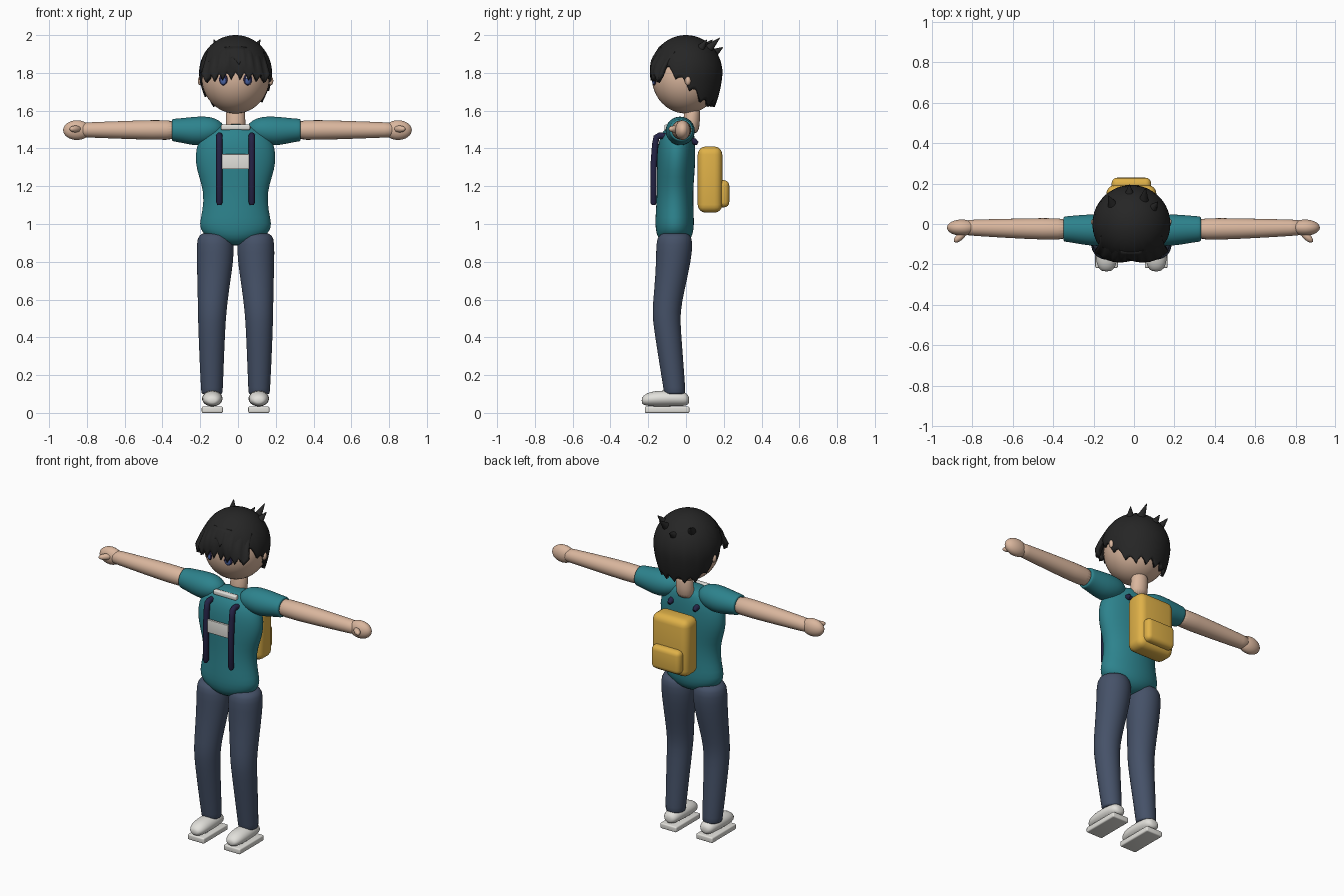
import bpy, bmesh, math
from mathutils import Vector, Matrix

if "Cube" in bpy.data.objects:
    bpy.data.objects.remove(bpy.data.objects["Cube"])

CX = -0.013  # body centre line


def material(name, rgb):
    m = bpy.data.materials.new(name)
    m.diffuse_color = (*rgb, 1)
    m.use_nodes = True
    m.node_tree.nodes["Principled BSDF"].inputs["Base Color"].default_value = m.diffuse_color
    return m


SKIN = material("skin", (0.70, 0.47, 0.34))
HAIR = material("hair_black", (0.019, 0.019, 0.019))
TEAL = material("shirt_teal", (0.026, 0.225, 0.265))
DENIM = material("trouser_blue", (0.060, 0.083, 0.138))
WHITE = material("off_white", (0.76, 0.75, 0.71))
NAVY = material("strap_navy", (0.018, 0.017, 0.060))
YELLOW = material("pack_yellow", (0.74, 0.44, 0.065))
BLUE = material("iris_blue", (0.07, 0.13, 0.38))


def finish(name, bm, mat, subsurf=0, solid=0, angle=180):
    bmesh.ops.recalc_face_normals(bm, faces=bm.faces)
    me = bpy.data.meshes.new(name)
    bm.to_mesh(me)
    bm.free()
    me.materials.append(mat)
    ob = bpy.data.objects.new(name, me)
    ob.location.x = CX
    bpy.context.collection.objects.link(ob)
    if solid:
        md = ob.modifiers.new("thickness", "SOLIDIFY")
        md.thickness, md.offset = solid, -1
    if subsurf:
        ob.modifiers.new("smooth", "SUBSURF").levels = subsurf
        ob.modifiers["smooth"].render_levels = subsurf
    bpy.ops.object.select_all(action="DESELECT")
    ob.select_set(True)
    bpy.context.view_layer.objects.active = ob
    bpy.ops.object.shade_smooth_by_angle(angle=math.radians(angle))
    return ob


def loft(name, rings, axis, mat, n=20):
    """Elliptical rings (cx, cy, cz, r1, r2) joined along an axis."""
    bm = bmesh.new()
    rows = []
    for cx, cy, cz, r1, r2 in rings:
        row = []
        for i in range(n):
            c, s = math.cos(i * math.tau / n), math.sin(i * math.tau / n)
            off = {"z": (r1 * c, r2 * s, 0), "x": (0, r1 * c, r2 * s),
                   "y": (r1 * c, 0, r2 * s)}[axis]
            row.append(bm.verts.new(Vector((cx, cy, cz)) + Vector(off)))
        rows.append(row)
    for a, b in zip(rows, rows[1:]):
        for i in range(n):
            j = (i + 1) % n
            bm.faces.new((a[i], a[j], b[j], b[i]))
    bm.faces.new(rows[0])
    bm.faces.new(rows[-1])
    return finish(name, bm, mat, subsurf=1)


def ball(name, loc, radii, mat, rot=0, seg=32):
    bm = bmesh.new()
    bmesh.ops.create_uvsphere(bm, u_segments=seg, v_segments=seg // 2, radius=1)
    bm.transform(Matrix.Translation(loc) @ Matrix.Rotation(rot, 4, "Z") @ Matrix.Diagonal((*radii, 1)))
    return finish(name, bm, mat)


def box(name, lo, hi, mat, bevel):
    lo, hi = Vector(lo), Vector(hi)
    bm = bmesh.new()
    bmesh.ops.create_cube(bm, size=1)
    bm.transform(Matrix.Translation((lo + hi) / 2) @ Matrix.Diagonal((*(hi - lo), 1)))
    bmesh.ops.bevel(bm, geom=bm.edges[:], offset=bevel, segments=4, profile=0.5, affect="EDGES")
    return finish(name, bm, mat, angle=40)


def spike(name, a, b, r, mat):
    a, b = Vector(a), Vector(b)
    bm = bmesh.new()
    bmesh.ops.create_cone(bm, cap_ends=True, segments=12, radius1=r, radius2=0.002, depth=(b - a).length)
    bm.transform(Matrix.Translation((a + b) / 2) @ (b - a).to_track_quat("Z", "Y").to_matrix().to_4x4())
    return finish(name, bm, mat, angle=60)


def sheet(name, nu, nv, point, mat, solid, close=False):
    """Grid surface from point(i, v), v running 0..1."""
    bm = bmesh.new()
    g = [[bm.verts.new(point(i, j / nv)) for j in range(nv + 1)] for i in range(nu)]
    for i in range(nu if close else nu - 1):
        k = (i + 1) % nu
        for j in range(nv):
            bm.faces.new((g[i][j], g[k][j], g[k][j + 1], g[i][j + 1]))
    bmesh.ops.remove_doubles(bm, verts=bm.verts[:], dist=1e-5)
    return finish(name, bm, mat, solid=solid, angle=60)


# Head and neck
ball("head", (0, 0, 1.777), (0.180, 0.181, 0.192), SKIN, seg=48)
loft("neck", [(0, 0.02, 1.47, .056, .048), (0, 0.03, 1.54, .052, .044), (0, 0.035, 1.64, .052, .044)], "z", SKIN)

# Hair cap: long at the back, rising towards the forehead, with a jagged rim
N = 64


def cap_point(i, v):
    a = i * math.tau / N
    y0 = 0.19 * math.cos(a)
    low = min(1.87, max(1.645, 1.745 - 0.85 * y0)) + (0, 0.014, 0.0, -0.026)[i % 4]
    end = math.acos(max(-1, min(1, (low - 1.8) / 0.2)))
    t = v * end
    z = 1.8 + 0.2 * math.cos(t)
    r = 0.193 * math.sin(t)
    if z < 1.8:  # strands hang nearly straight
        r = max(r, 0.193 - 0.9 * (1.8 - z) ** 2 - 0.06 * (1.8 - z))
    return (r * math.sin(a), r * math.cos(a), z)


sheet("hair_cap", N, 20, cap_point, HAIR, 0.018, close=True)

# Fringe: two flared clumps with pointed strands
M = 33


def fringe_point(i, v):
    u = i / (M - 1) * 2 - 1
    e = abs(u)
    tip = 1.785 + (0.018, 0.005, -0.022, 0.0)[i % 4] - 0.012 * e
    top = Vector((0.150 * u, -0.142 + 0.085 * e * e, 1.940 - 0.028 * e * e))
    bulge = 0.014 * math.sin(min(1, e * 1.15) * math.pi)
    bot = Vector((0.183 * u, -0.182 - bulge * 0.5 + 0.045 * e ** 4, tip))
    p = top.lerp(bot, v)
    p.y -= bulge * math.sin(v * math.pi) * 0.7 + 0.014 * math.sin(v * math.pi)
    return p


sheet("fringe", M, 8, fringe_point, HAIR, 0.022)

# Loose tufts on the crown
for k, (a, b) in enumerate([((-.09, .09, 1.925), (-.115, .14, 1.975)),
                            ((.06, .11, 1.92), (.07, .178, 1.985)),
                            ((.10, .07, 1.92), (.13, .11, 1.975)),
                            ((-.01, .14, 1.90), (-.01, .195, 1.935))]):
    spike(f"hair_tuft_{k}", a, b, 0.028, HAIR)

# Torso, rounded into a point between the legs
loft("shirt_body", [
    (0, -.06, .885, .03, .03), (0, -.06, .905, .10, .075), (0, -.06, .945, .178, .098),
    (0, -.06, 1.0, .195, .104), (0, -.06, 1.07, .174, .100), (0, -.058, 1.17, .168, .096),
    (0, -.055, 1.25, .195, .099), (0, -.052, 1.33, .216, .102), (0, -.05, 1.41, .209, .100),
    (0, -.045, 1.47, .180, .090), (0, -.035, 1.51, .125, .072), (0, -.03, 1.53, .065, .05)], "z", TEAL, 28)
box("collar_bar", (-.078, -.115, 1.498), (.078, -.085, 1.526), WHITE, 0.008)
box("chest_badge", (-.072, -.180, 1.29), (.072, -.165, 1.37), WHITE, 0.003)

for s, side in ((-1, "left"), (1, "right")):
    k = s * (1 + 0.012 * s)
    # Face details
    ball(f"{side}_eye", (s * .065, -.168, 1.765), (.024, .007, .031), NAVY, s * .38)
    ball(f"{side}_iris", (s * .065, -.171, 1.758), (.016, .007, .019), BLUE, s * .38)
    ball(f"{side}_eye_glint", (s * .065 - .006, -.177, 1.775), (.005, .003, .006), WHITE, s * .38, 12)
    ball(f"{side}_ear", (s * .186, .010, 1.758), (.014, .016, .024), SKIN, 0, 16)

    # Arm, sleeve, hand and thumb
    loft(f"{side}_sleeve", [
        (k * .06, -.035, 1.50, .02, .02), (k * .085, -.035, 1.50, .055, .048),
        (k * .13, -.033, 1.497, .076, .072), (k * .20, -.03, 1.491, .080, .080),
        (k * .27, -.027, 1.494, .071, .069), (k * .325, -.025, 1.497, .064, .061),
        (k * .340, -.025, 1.497, .063, .060), (k * .341, -.025, 1.497, .05, .05)], "x", TEAL)
    loft(f"{side}_arm", [
        (k * .28, -.025, 1.497, .056, .055), (k * .45, -.024, 1.498, .054, .053),
        (k * .60, -.022, 1.498, .049, .048), (k * .81, -.018, 1.498, .040, .040),
        (k * .83, -.018, 1.498, .038, .038)], "x", SKIN)
    ball(f"{side}_hand", (k * .850, -.018, 1.497), (.073, .040, .052), SKIN)
    ball(f"{side}_thumb", (k * .858, -.062, 1.503), (.040, .018, .018), SKIN, -s * .75, 16)

    # Trouser leg, bent at the knee
    loft(f"{side}_trouser_leg", [
        (s * .11, -.06, .955, .045, .045), (s * .11, -.06, .945, .086, .086),
        (s * .107, -.061, .90, .101, .099), (s * .108, -.066, .80, .098, .093),
        (s * .118, -.088, .65, .084, .081), (s * .124, -.106, .53, .076, .075),
        (s * .126, -.098, .44, .072, .072), (s * .126, -.076, .25, .064, .064),
        (s * .125, -.060, .115, .058, .058), (s * .125, -.060, .10, .056, .056),
        (s * .125, -.060, .098, .04, .04)], "z", DENIM)

    # Shoe
    x = s * .123
    loft(f"{side}_shoe", [
        (x, -.235, .065, .018, .012), (x, -.225, .067, .036, .026), (x, -.195, .073, .051, .038),
        (x, -.14, .076, .056, .043), (x, -.06, .077, .054, .042), (x, -.01, .074, .047, .038),
        (x, .010, .070, .034, .028), (x, .017, .068, .015, .012)], "y", WHITE)
    box(f"{side}_sole", (x - .056, -.218, 0), (x + .056, .018, .034), WHITE, 0.008)

    # Shoulder strap, running through to the back
    cu = bpy.data.curves.new(f"{side}_strap", "CURVE")
    cu.dimensions, cu.bevel_depth, cu.bevel_resolution, cu.use_fill_caps = "3D", 0.017, 4, True
    sp = cu.splines.new("POLY")
    path = [(-.171, 1.10), (-.172, 1.115), (-.172, 1.3), (-.163, 1.42), (-.157, 1.458),
            (-.14, 1.468), (-.06, 1.462), (.045, 1.436), (.062, 1.426)]
    sp.points.add(len(path) - 1)
    for i, (p, (y, z)) in enumerate(zip(sp.points, path)):
        p.co = (s * .086, y, z, 1)
        p.radius = 0.6 if i in (0, len(path) - 1) else 1
    sp.use_smooth = True
    cu.materials.append(NAVY)
    ob = bpy.data.objects.new(f"{side}_strap", cu)
    ob.location.x = CX
    bpy.context.collection.objects.link(ob)

# Backpack with front pocket
box("backpack", (-.124, .062, 1.06), (.124, .192, 1.41), YELLOW, 0.042)
box("backpack_pocket", (-.098, .15, 1.088), (.098, .229, 1.232), YELLOW, 0.028)
